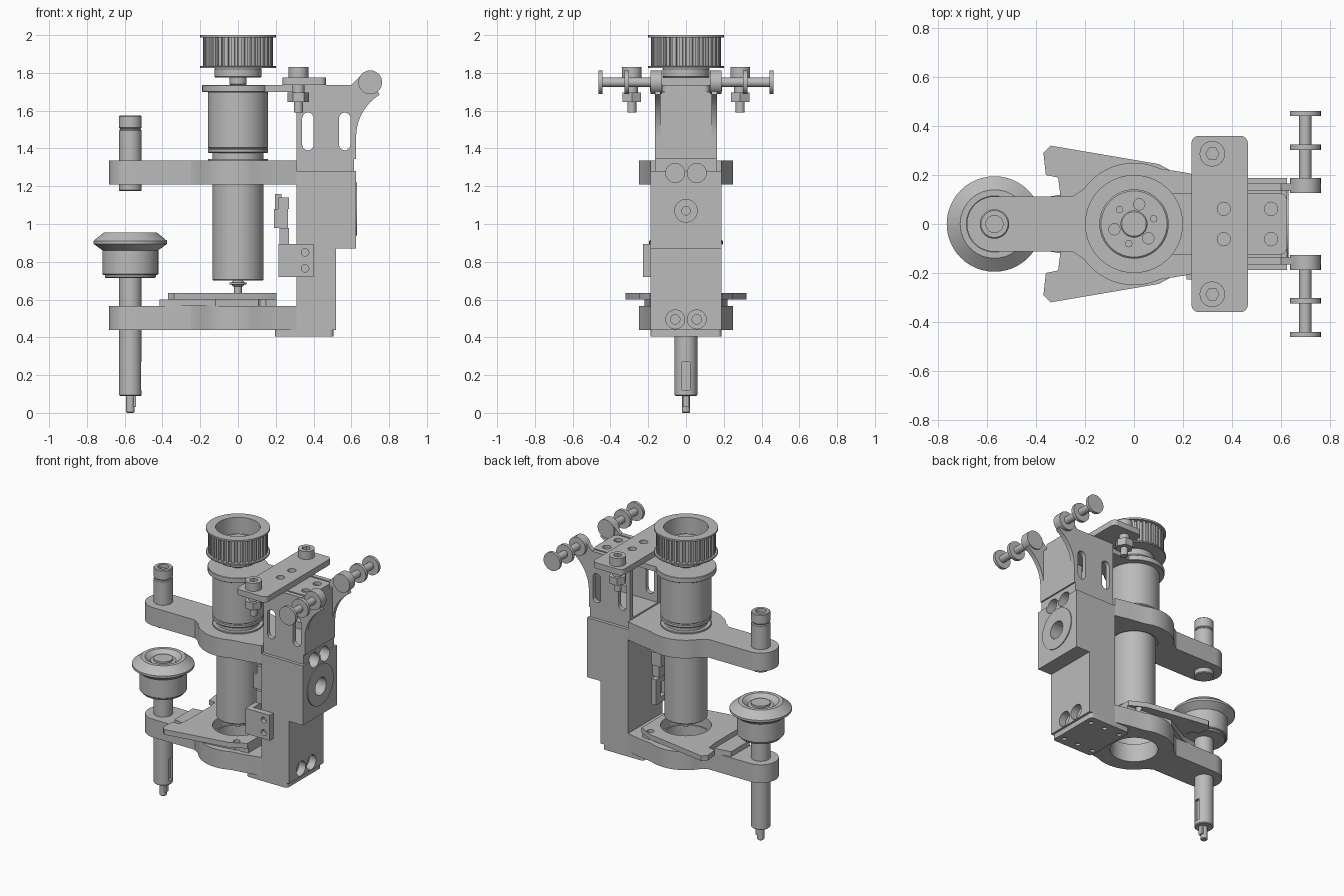
import bpy, bmesh
from math import sin, cos, pi, radians

if "Cube" in bpy.data.objects:
    bpy.data.objects.remove(bpy.data.objects["Cube"], do_unlink=True)

grey = bpy.data.materials.new("machined grey")
grey.use_nodes = True
grey.diffuse_color = (.5, .5, .5, 1)
grey.node_tree.nodes["Principled BSDF"].inputs["Base Color"].default_value = grey.diffuse_color
parts = []


def finish(name, bm):
    bmesh.ops.recalc_face_normals(bm, faces=bm.faces)
    mesh = bpy.data.meshes.new(name)
    bm.to_mesh(mesh)
    bm.free()
    mesh.materials.append(grey)
    part = bpy.data.objects.new(name, mesh)
    bpy.context.collection.objects.link(part)
    parts.append(part)
    return part


def place(u, v, w, axis):
    return {"x": (w, u, v), "y": (u, w, v), "z": (u, v, w)}[axis]


def prism(name, outline, low, high, axis="z"):
    bm = bmesh.new()
    face = bm.faces.new([bm.verts.new(place(u, v, low, axis)) for u, v in outline])
    grown = bmesh.ops.extrude_face_region(bm, geom=[face])["geom"]
    moved = [item for item in grown if isinstance(item, bmesh.types.BMVert)]
    bmesh.ops.translate(bm, verts=moved, vec=place(0, 0, high - low, axis))
    return finish(name, bm)


def arc(u, v, radius, start, end, steps=12):
    angles = [radians(start + (end - start) * i / steps) for i in range(steps + 1)]
    return [(u + radius * cos(a), v + radius * sin(a)) for a in angles]


def disc(name, u, v, radius, low, high, axis="z", sides=32):
    return prism(name, arc(u, v, radius, 0, 360, sides)[:-1], low, high, axis)


def block(name, left, right, front, back, low, high, corner=0):
    # Upright block, with rounded vertical corners when asked for
    outline = []
    for u, v, turn in ((right - corner, back - corner, 0), (left + corner, back - corner, 90),
                       (left + corner, front + corner, 180), (right - corner, front + corner, 270)):
        outline += arc(u, v, corner, turn, turn + 90, 6) if corner else [(u, v)]
    return prism(name, outline, low, high)


def lathe(name, profile, x, steps=48):
    bm = bmesh.new()
    verts = [bm.verts.new((x + radius, 0, z)) for radius, z in profile]
    edges = [bm.edges.new(pair) for pair in zip(verts, verts[1:])]
    bmesh.ops.spin(bm, geom=verts + edges, cent=(x, 0, 0), axis=(0, 0, 1),
                   angle=2 * pi, steps=steps)
    bmesh.ops.remove_doubles(bm, verts=bm.verts, dist=.0001)
    return finish(name, bm)


def drum(name, x, radius, low, high, chamfer=.005):
    # Solid round bar with chamfered ends
    inner = radius - chamfer
    return lathe(name, [(0, low), (inner, low), (radius, low + chamfer),
                        (radius, high - chamfer), (inner, high), (0, high)], x)


def cut(target, *cutters):
    for cutter in cutters:
        modifier = target.modifiers.new("cut", "BOOLEAN")
        modifier.operation, modifier.solver, modifier.object = "DIFFERENCE", "EXACT", cutter
        bpy.context.view_layer.objects.active = target
        bpy.ops.object.modifier_apply(modifier=modifier.name)
        parts.remove(cutter)
        bpy.data.objects.remove(cutter, do_unlink=True)


def mirrored(half):
    return half + [(u, -v) for u, v in reversed(half)]


# Levels and radii shared between parts
arm_depth, lower_arm, upper_arm = .125, .44, 1.21
tube, motor, shaft = .135, .16, .06
shaft_x = -.57
lower_top, upper_top = lower_arm + arm_depth, upper_arm + arm_depth
column_left, column_right, box_right = .31, .52, .625
column_half, cheek_half = .187, .165
box_low, box_high = .87, 1.28
bracket_low, bracket_top = 1.345, 1.735
bridge_top = bracket_top + .04
pulley_low, pulley_top, rim, pulley_bore = 1.825, 2, .2, .14

# Spindle motor and its lower tube
drum("spindle_tube", 0, tube, .7, 1.4)
drum("tube_shoulder", 0, motor, upper_top + .04, 1.4)
drum("motor_body", 0, motor, 1.4, 1.7)
drum("motor_cap", 0, .19, 1.7, bracket_top, .002)
drum("motor_shaft", 0, .045, bracket_top, 1.9)
drum("spindle_nozzle", 0, .02, .63, .7)
drum("nozzle_collar", 0, .045, .67, .7, .02)

# Toothed drive pulley with recessed top
tooth_count = 32
teeth = []
for i in range(tooth_count):
    for phase, radius in ((0, .186), (.5, .186), (.55, .17), (.95, .17)):
        angle = 2 * pi * (i + phase) / tooth_count
        teeth.append((radius * cos(angle), radius * sin(angle)))
flange = .012
for name, outline, low, high in (
        ("pulley_teeth", teeth, pulley_low + flange, pulley_top - flange),
        ("pulley_top_flange", arc(0, 0, rim, 0, 360, 64)[:-1], pulley_top - flange, pulley_top)):
    cut(prism(name, outline, low, high), disc("bore", 0, 0, pulley_bore, 1.7, 2.1, sides=48))
drum("pulley_bottom_flange", 0, rim, pulley_low, pulley_low + flange, .002)
drum("pulley_hub", 0, .125, 1.775, pulley_low)
drum("pulley_floor", 0, pulley_bore, pulley_low, 1.89)
drum("pulley_clamp", 0, .055, 1.88, 1.93)
for i, radius in enumerate((.025, .015) * 3):
    u, v = arc(0, 0, .083, 75, 435, 6)[i]
    disc("pulley_screw", u, v, radius, 1.88, 1.91, sides=16)

# Two clamp arms reaching from the column to the side shaft
arm_end = .113
half_arm = ([(column_left, column_half), (.21, .21)] + arc(0, 0, .25, 65, 145)
            + [(-.25, arm_end)] + arc(shaft_x, 0, arm_end, 90, 175))
for name, low, high in (("lower_arm", lower_arm, lower_top), ("upper_arm", upper_arm, upper_top)):
    cut(prism(name, mirrored(half_arm), low, high), disc("bore", 0, 0, .15, low - 1, high + 1))
drum("upper_arm_collar", 0, motor, upper_arm + .01, upper_top + .01, .002)

# Splayed guide plate and its spacer on the lower arm
plate_low, plate_top = .6, .635
half_plate = [(.205, .19), (.1, .245), (-.34, .32), (-.37, .29), (-.36, .2), (-.31, .19), (-.3, .11)]
half_spacer = [(.205, .18), (-.12, .22), (-.3, .12), (-.415, .1)]
for name, half, low, high in (("guide_plate", half_plate, plate_low, plate_top),
                              ("guide_spacer", half_spacer, lower_top, plate_low)):
    plate = prism(name, mirrored(half), low, high)
    cut(plate, disc("bore", 0, 0, motor, 0, 1))
    for side in (-1, 1):
        cut(plate, disc("hole", .13, side * .2, .022, 0, 1, sides=16))

# Side shaft with keyway, tip and upper pin
lower_shaft = drum("lower_shaft", shaft_x, shaft, .09, .74)
cut(lower_shaft, block("keyway", -.53, 0, -.02, .02, .12, .27))
drum("shaft_tip", shaft_x, .022, 0, .1)
block("shaft_key", shaft_x, -.54, -.015, .015, .03, .1)
upper_pin = drum("upper_pin", shaft_x, shaft, 1.175, 1.5)
pin_cap = drum("upper_pin_cap", shaft_x, shaft, 1.505, 1.575)
drum("upper_pin_groove", shaft_x, shaft - .006, 1.49, 1.52)
cut(pin_cap, disc("socket", shaft_x, 0, .035, 1.55, 2))

# Flanged roller with a dished face
lathe("roller_flange", [(0, .94), (.08, .93), (.115, .955), (.14, .955),
                        (.195, .91), (.195, .895), (.14, .855), (0, .855)], shaft_x)
drum("roller_hub", shaft_x, .148, .73, .87)
drum("roller_washer", shaft_x, tube, .715, .74)
disc("roller_axle", shaft_x, 0, shaft, .9, .945)

# Column with gearbox block, main bore and counterbored bolt holes
column = prism("column", [(column_left, lower_arm), (column_right, lower_arm),
                          (column_right, box_low), (box_right, box_low),
                          (box_right, box_high), (column_left, box_high)],
               -column_half, column_half, "y")
shoulder = block("column_shoulder", column_left, box_right - .01, -cheek_half, cheek_half,
                 box_high, bracket_low)
ring = disc("bore_ring", 0, 1.08, .14, .6, box_right + .006, "x", 48)
for y in (-.057, .057):
    for body in (column, shoulder):
        cut(body, disc("bore", y, 1.27, .05, column_right, 1, "x"))
    cut(column, disc("bore", y, .495, .05, column_right - .05, 1, "x"),
        disc("hole", y, .495, .025, .4, 1, "x"))
for body in (column, ring):
    cut(body, disc("bore", 0, 1.07, shaft, column_right, 1, "x"))
disc("bore_shaft", 0, 1.07, .025, .5, .56, "x")
foot = block("foot_plate", .195, .505, -column_half, column_half, .405, lower_arm, .02)
for x in (.23, .35, .46):
    for y in (-.13, .13):
        cut(foot, disc("hole", x, y, .016, 0, .42, sides=16))

# Sensor on an angle bracket
front = -column_half
bracket_base, bracket_head = .72, .895
tab = block("sensor_tab", .215, .4, front - .04, front, bracket_base, bracket_head)
for z in (.765, .85):
    cut(tab, disc("hole", .355, z, .02, -1, front - .01, "y", 16))
side_tab = block("sensor_side_tab", .215, .25, front, .02, bracket_base, bracket_head)
cut(side_tab, block("slot", 0, 1, -.09, -.03, .76, .86))
block("sensor_stem", .22, .27, -.12, -.02, bracket_head, .98)
block("sensor_body", .19, .265, -.1, 0, .98, 1.08)
block("sensor_head", .215, .27, -.1, .02, 1.08, 1.14)
block("sensor_cap", .195, .23, -.08, 0, 1.08, 1.16)

# Motor bracket: slotted cheeks with ears, back wall and top plate
ear_x, ear_z, ear = .7, 1.75, .063
sheet = .03
cheek = ([(column_left, bracket_low), (box_right, bracket_low)]
         + arc(.89, 1.46, .265, 180, 122, 8) + arc(ear_x, ear_z, ear, -50, 150, 20)
         + [(.6, bracket_top), (column_left, bracket_top)])
for name, low in (("right_cheek", -cheek_half), ("left_cheek", cheek_half - sheet)):
    side_plate = prism(name, cheek, low, low + sheet, "y")
    for x in (.37, .565):
        slot = arc(x, 1.56, .03, 0, 180) + arc(x, 1.42, .03, 180, 360)
        cut(side_plate, prism("slot", slot, low - sheet, low + 2 * sheet, "y"))
inner = cheek_half - sheet
block("bracket_wall", .6, box_right, -inner, inner, bracket_low, 1.7)
top = block("bracket_top", .12, box_right, -.125, .125, 1.7, bracket_top, .03)
bridge = block("cross_plate", .235, .465, -.36, .36, bracket_top, bridge_top, .03)
for side in (-1, 1):
    for body, x in ((bridge, .367), (top, .56)):
        cut(body, disc("hole", x, side * .062, .027, bracket_top - .02, 2))

# Paired belt guides and hanging bolts
for side in (-1, 1):
    for name, radius, near, far in (("guide_rod", .025, .13, .457), ("inner_disc", ear, .127, .15),
                                    ("ear_disc", ear, .162, .187), ("middle_disc", ear, .302, .325),
                                    ("end_disc", ear, .442, .462)):
        disc(name, ear_x, ear_z, radius, side * near, side * far, "y")
    bolt = .32, side * .287
    head = disc("bolt_head", *bolt, .052, bridge_top, bridge_top + .055)
    cut(head, disc("socket", *bolt, .027, 1.8, 2, sides=6))
    disc("bolt_collar", *bolt, .032, 1.69, bracket_top)
    disc("bolt_nut", *bolt, .057, 1.645, 1.695, sides=6)
    disc("bolt_shank", *bolt, .024, 1.59, 1.7)

# Smooth the round parts and keep machined edges crisp
bpy.ops.object.select_all(action="DESELECT")
for part in parts:
    part.select_set(True)
bpy.context.view_layer.objects.active = parts[0]
bpy.ops.object.shade_smooth_by_angle(angle=radians(30))
